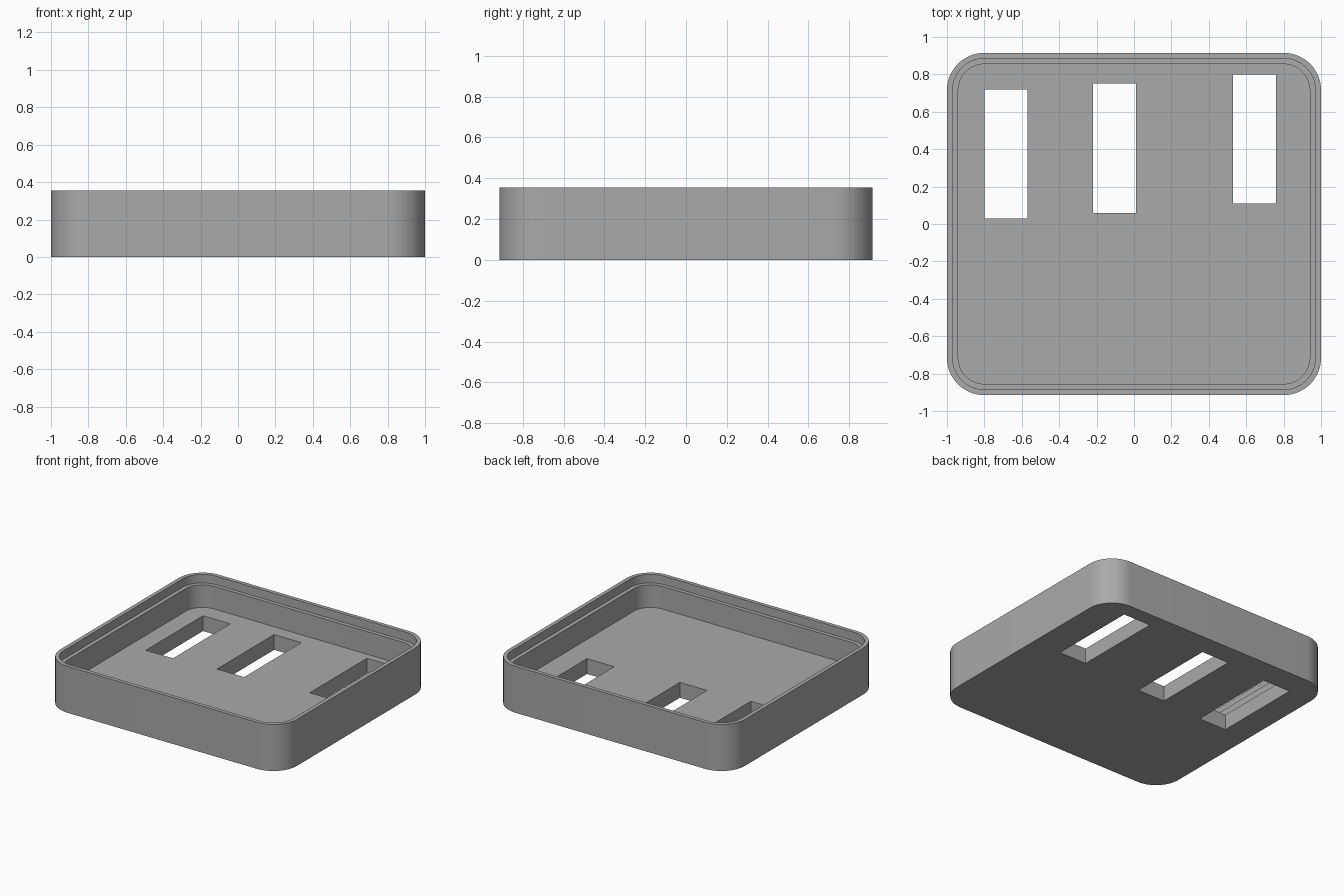
import bpy, bmesh
from math import sin, cos, pi, radians

if "Cube" in bpy.data.objects:
    bpy.data.objects.remove(bpy.data.objects["Cube"], do_unlink=True)

HALF_X, HALF_Y, HEIGHT, RADIUS = 1.0, 0.915, 0.355, 0.2
FLOOR, LEDGE, STEP = 0.117, 0.29, 0.03
CORNER_STEPS = 16

grey = bpy.data.materials.new("plain grey")
grey.use_nodes = True
colour = (0.4, 0.4, 0.4, 1)
grey.diffuse_color = colour
grey.node_tree.nodes["Principled BSDF"].inputs["Base Color"].default_value = colour


def rounded_ring(bm, inset, z):
    """Rounded rectangle of vertices, inset evenly from the outer wall."""
    r = RADIUS - inset
    ring = []
    for i, (sx, sy) in enumerate([(1, 1), (-1, 1), (-1, -1), (1, -1)]):
        for k in range(CORNER_STEPS + 1):
            a = (i + k / CORNER_STEPS) * pi / 2
            ring.append(bm.verts.new((sx * (HALF_X - RADIUS) + r * cos(a),
                                      sy * (HALF_Y - RADIUS) + r * sin(a), z)))
    return ring


def finish(bm, name):
    bmesh.ops.recalc_face_normals(bm, faces=bm.faces)
    mesh = bpy.data.meshes.new(name)
    bm.to_mesh(mesh)
    bm.free()
    mesh.materials.append(grey)
    obj = bpy.data.objects.new(name, mesh)
    bpy.context.collection.objects.link(obj)
    return obj


# Tray: outer wall, rim, stepped ledge, inner wall and floor
bm = bmesh.new()
profile = [(0, 0), (0, HEIGHT), (STEP, HEIGHT), (STEP, LEDGE),
           (2 * STEP, LEDGE), (2 * STEP, FLOOR)]
rings = [rounded_ring(bm, inset, z) for inset, z in profile]
for low, high in zip(rings, rings[1:]):
    for i in range(len(low)):
        j = (i + 1) % len(low)
        bm.faces.new((low[i], low[j], high[j], high[i]))
bm.faces.new(rings[0])
bm.faces.new(rings[-1])
tray = finish(bm, "tray")

# Three slots through the floor: left edge, front edge
SLOT_W, SLOT_L = 0.23, 0.69
bm = bmesh.new()
for x, y in [(-0.8, 0.03), (-0.22, 0.06), (0.53, 0.11)]:
    cube = bmesh.ops.create_cube(bm, size=1)["verts"]
    bmesh.ops.scale(bm, vec=(SLOT_W, SLOT_L, 0.3), verts=cube)
    bmesh.ops.translate(bm, vec=(x + SLOT_W / 2, y + SLOT_L / 2, 0.05), verts=cube)
cutter = finish(bm, "slot_cutter")
cutter.hide_render = True

bpy.context.view_layer.objects.active = tray
tray.select_set(True)
cut = tray.modifiers.new("slots", "BOOLEAN")
cut.operation = "DIFFERENCE"
cut.solver = "EXACT"
cut.object = cutter
bpy.ops.object.modifier_apply(modifier=cut.name)
bpy.data.objects.remove(cutter, do_unlink=True)

# Smooth corners, sharp edges
bpy.ops.object.shade_smooth_by_angle(angle=radians(30))
